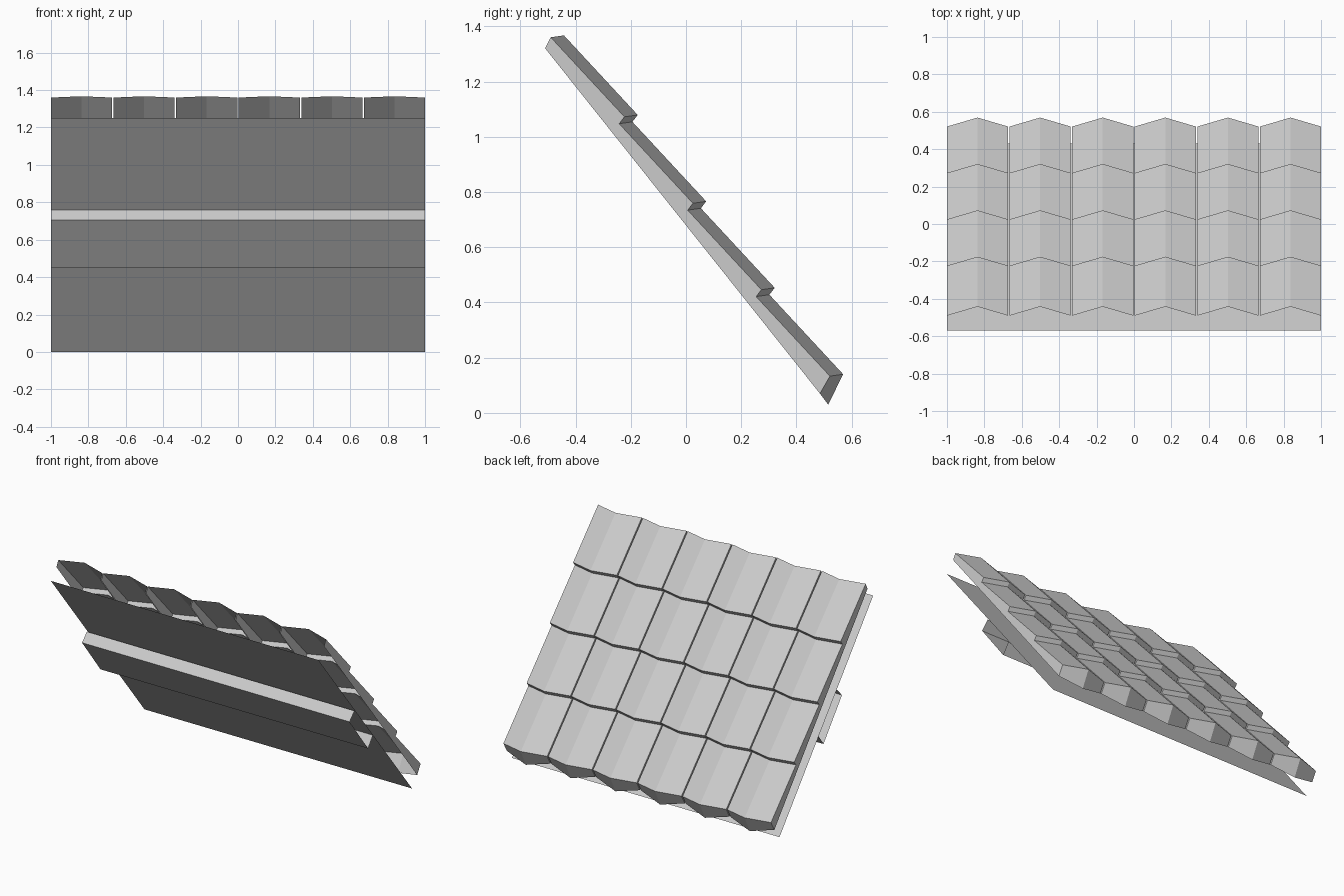
import bpy, bmesh
from mathutils import Vector

cube = bpy.data.objects.get("Cube")
if cube:
    bpy.data.objects.remove(cube, do_unlink=True)

grey = bpy.data.materials.new("light_grey")
grey.use_nodes = True
grey.diffuse_color = (0.6, 0.6, 0.6, 1)
grey.node_tree.nodes["Principled BSDF"].inputs["Base Color"].default_value = (0.6, 0.6, 0.6, 1)

COLUMNS, ROWS, GAP = 6, 4, 0.008
WIDTH = (2 - GAP * (COLUMNS - 1)) / COLUMNS


def finish(name, bm):
    mesh = bpy.data.meshes.new(name)
    bm.to_mesh(mesh)
    bm.free()
    mesh.materials.append(grey)
    obj = bpy.data.objects.new(name, mesh)
    bpy.context.collection.objects.link(obj)
    return obj


def line(bm, x, profile):
    """Place a (y, z) profile at a given x."""
    return [bm.verts.new((x, p[0], p[1])) for p in profile]


def bridge(bm, a, b):
    """Join two lines of vertices with a strip of quads."""
    for i in range(len(a) - 1):
        bm.faces.new((a[i], a[i + 1], b[i + 1], b[i]))


def sheet(name, profile):
    """Open sheet spanning the full width."""
    bm = bmesh.new()
    bridge(bm, line(bm, -1, profile), line(bm, 1, profile))
    return finish(name, bm)


# Stepped side outline of one tile column, from the top row to the eave
start, pitch, run = Vector((-0.49, 1.36)), Vector((0.248, -0.313)), Vector((0.267, -0.288))
steps = []
for row in range(ROWS):
    p = start + pitch * row
    steps += [p, p + run]
ridge_shift = Vector((0.048, 0.007))
wall_top, wall_foot = Vector((-0.51, 1.32)), Vector((0.485, 0.07))
ridge_foot = Vector((0.515, 0.03))


# Tile columns: two sloping halves, side walls and an eave end, open below
def tile_column(index):
    bm = bmesh.new()
    x0 = -1 + index * (WIDTH + GAP)
    x1, xm = x0 + WIDTH, x0 + WIDTH / 2
    left = line(bm, x0, steps + [wall_foot])
    ridge = line(bm, xm, [p + ridge_shift for p in steps] + [ridge_foot])
    right = line(bm, x1, steps + [wall_foot])
    bridge(bm, left, ridge)
    bridge(bm, ridge, right)
    for x, edge in ((x0, left), (x1, right)):
        # Feet below each step split the wall into quads
        feet = []
        for p in steps[:-1]:
            t = (p.x - steps[0].x) / (steps[-1].x - steps[0].x)
            feet.append(wall_top.lerp(wall_foot, t))
        low = line(bm, x, feet) + [edge[-1]]
        for i in range(0, len(steps), 2):
            if i + 2 < len(steps):
                bm.faces.new((edge[i], edge[i + 1], edge[i + 2], low[i + 2], low[i]))
            else:
                bm.faces.new((edge[i], edge[i + 1], edge[i + 2], low[i]))
    bmesh.ops.recalc_face_normals(bm, faces=bm.faces)
    finish(f"tile_column_{index + 1}", bm)


for i in range(COLUMNS):
    tile_column(i)

# Flat board under the tiles
sheet("under_board", [(-0.57, 1.25), (0.43, 0)])

# Batten fixed to the underside, open at the ends
sheet("batten", [(-0.185, 0.76), (-0.237, 0.705), (-0.04, 0.45), (0.012, 0.52)])
